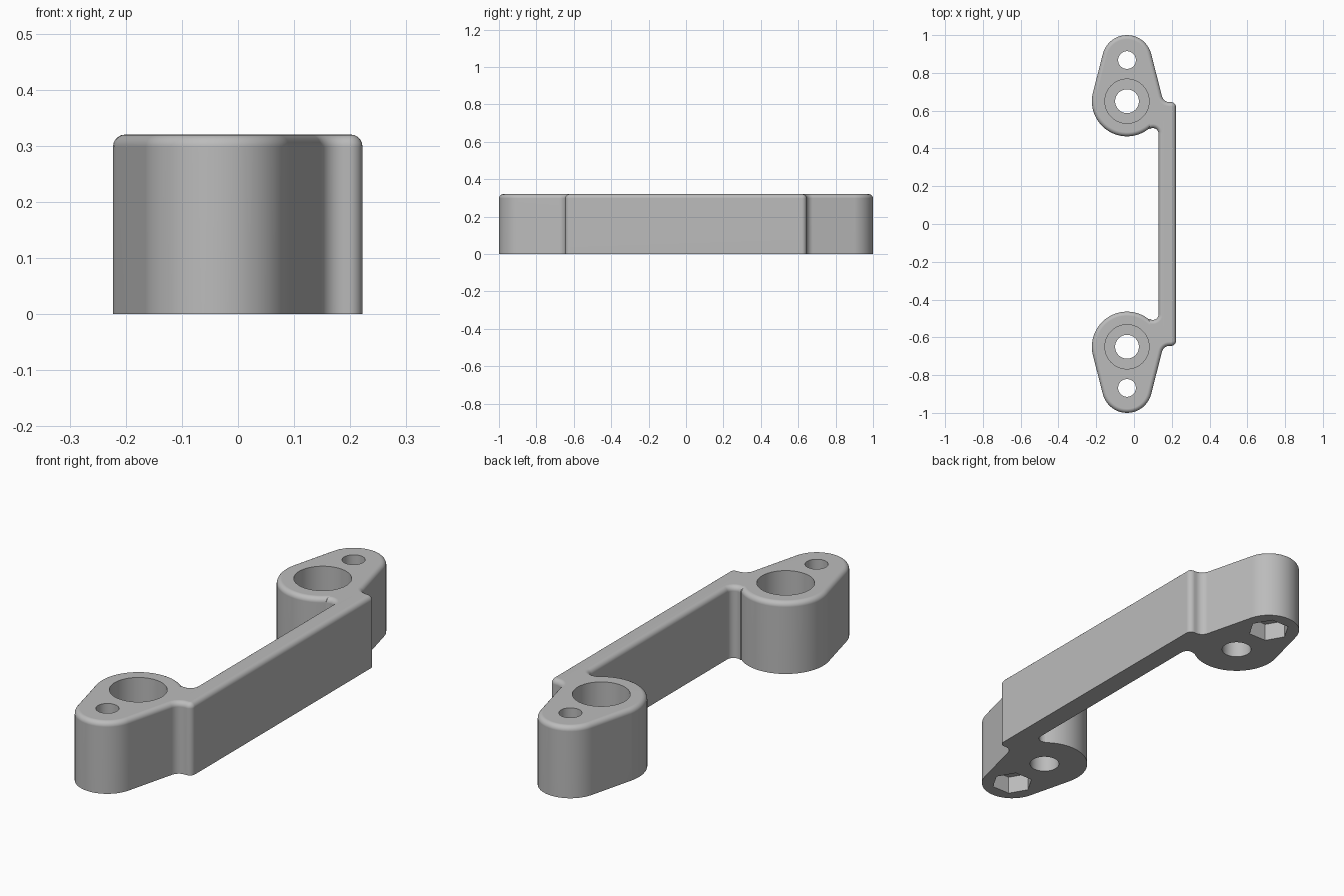
import bpy, bmesh, math
from mathutils import Vector

if "Cube" in bpy.data.objects:
    bpy.data.objects.remove(bpy.data.objects["Cube"], do_unlink=True)

HEIGHT = 0.32
BOSS_X, BORE_Y, SCREW_Y = -0.037, 0.65, 0.868

grey = bpy.data.materials.new("plain grey")
grey.use_nodes = True
colour = (0.5, 0.5, 0.5, 1)
grey.diffuse_color = colour
grey.node_tree.nodes["Principled BSDF"].inputs["Base Color"].default_value = colour


def arc(cx, cy, r, start, end, steps):
    """Points along an arc, angles in degrees."""
    angles = [math.radians(start + (end - start) * i / steps) for i in range(steps + 1)]
    return [(cx + r * math.cos(a), cy + r * math.sin(a)) for a in angles]


# Half outline: bar corner, fillet, rounded tip, large boss, inner fillet
half = arc(0.197, 0.62, 0.025, 0, 90, 6)
half += arc(0.188, 0.686, 0.041, 270, 192, 6)
half += arc(BOSS_X, SCREW_Y, 0.132, 14.5, 165.5, 20)
half += arc(BOSS_X, BORE_Y, 0.186, 165.5, 309, 24)
half += arc(0.1, 0.478, 0.03, 125, 0, 7)
outline = half + [(x, -y) for x, y in reversed(half)]

# Extrude the outline and round its top rim
bm = bmesh.new()
base = bm.faces.new([bm.verts.new((x, y, 0)) for x, y in outline])
result = bmesh.ops.extrude_face_region(bm, geom=[base], use_keep_orig=True)
top_verts = [v for v in result["geom"] if isinstance(v, bmesh.types.BMVert)]
bmesh.ops.translate(bm, verts=top_verts, vec=Vector((0, 0, HEIGHT)))
bmesh.ops.recalc_face_normals(bm, faces=bm.faces)
rim = [e for e in bm.edges if all(v.co.z > HEIGHT / 2 for v in e.verts)]
bmesh.ops.bevel(bm, geom=rim, offset=0.022, segments=5, profile=0.5,
                affect="EDGES", clamp_overlap=False)
mesh = bpy.data.meshes.new("handle_bracket")
bm.to_mesh(mesh)
bm.free()
mesh.materials.append(grey)
bracket = bpy.data.objects.new("handle_bracket", mesh)
bpy.context.collection.objects.link(bracket)


def cut(name, y, radius, low, high, sides):
    """Remove a vertical prism from the bracket."""
    bpy.ops.mesh.primitive_cylinder_add(vertices=sides, radius=radius, depth=high - low,
                                        location=(BOSS_X, y, (low + high) / 2))
    cutter = bpy.context.object
    cutter.name = name
    cutter.hide_render = True
    if sides == 6:
        cutter.rotation_euler.z = math.pi / 2
    cutter.data.materials.append(grey)
    mod = bracket.modifiers.new(name, "BOOLEAN")
    mod.operation, mod.solver, mod.object = "DIFFERENCE", "EXACT", cutter
    bpy.context.view_layer.objects.active = bracket
    bpy.ops.object.modifier_apply(modifier=mod.name)
    bpy.data.objects.remove(cutter, do_unlink=True)


# Stepped bore, screw hole and hexagonal nut pocket at each end
for side in (1, -1):
    cut("through_bore", side * BORE_Y, 0.063, -0.1, 0.5, 40)
    cut("counterbore", side * BORE_Y, 0.117, 0.12, 0.5, 56)
    cut("screw_hole", side * SCREW_Y, 0.047, -0.1, 0.5, 36)
    cut("nut_pocket", side * SCREW_Y, 0.089, -0.1, 0.08, 6)

# Smooth curved walls while keeping flat faces flat
bpy.ops.object.select_all(action="DESELECT")
bracket.select_set(True)
bpy.context.view_layer.objects.active = bracket
bpy.ops.object.shade_smooth_by_angle(angle=math.radians(32))
weighted = bracket.modifiers.new("flat_face_normals", "WEIGHTED_NORMAL")
weighted.keep_sharp = True
